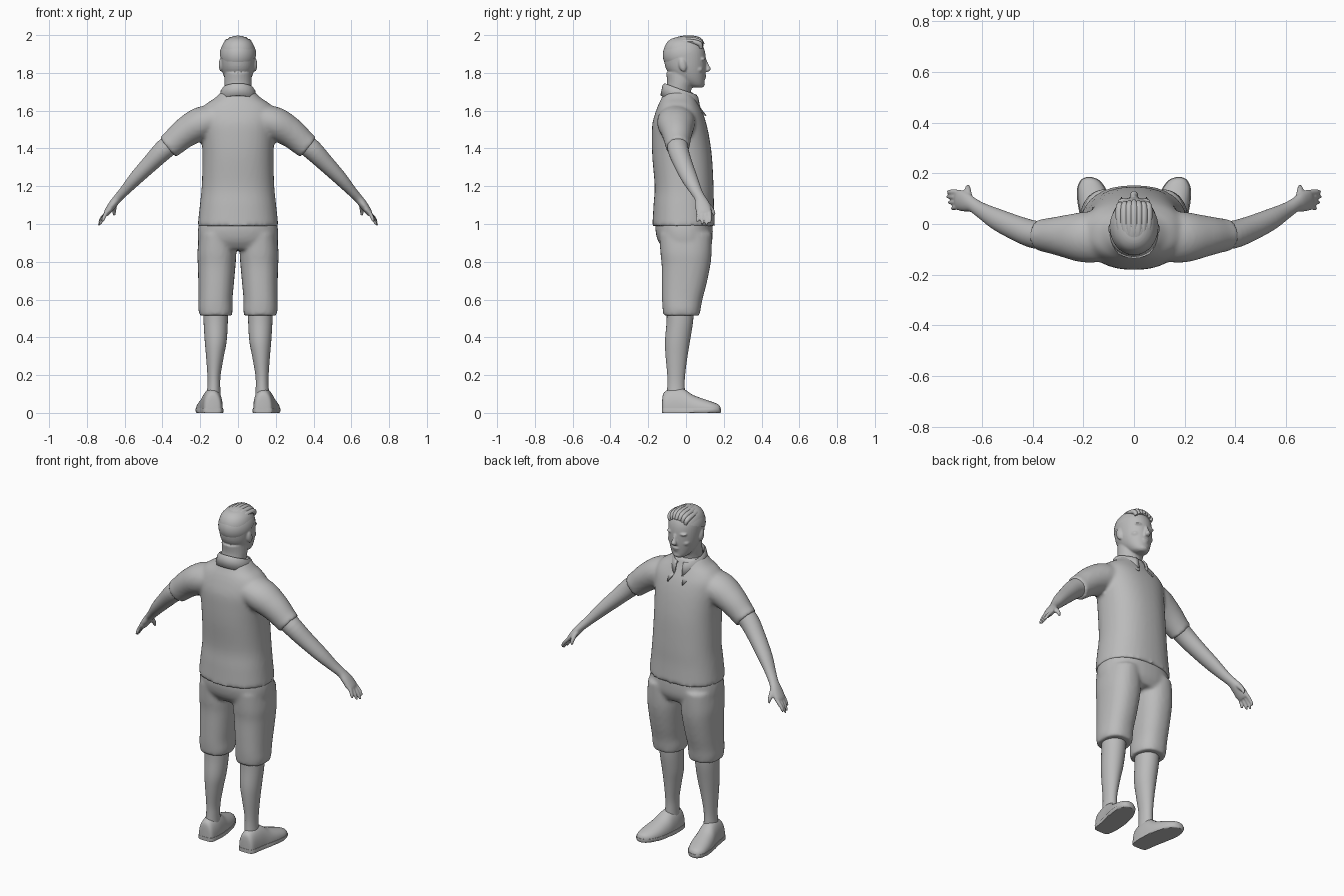
import bpy, bmesh, math
from mathutils import Vector, Matrix

X, Y, Z = Vector((1, 0, 0)), Vector((0, 1, 0)), Vector((0, 0, 1))
grey = bpy.data.materials.new("plain grey")
grey.diffuse_color = (0.5, 0.5, 0.5, 1)


def smooth_rows(rows, k=4):
    """Catmull-Rom interpolation through rows of numbers."""
    out = []
    for i in range(len(rows) - 1):
        a, b, c, d = (rows[max(0, min(len(rows) - 1, i + j))] for j in (-1, 0, 1, 2))
        for t in (s / k for s in range(k)):
            out.append([0.5 * (2 * q + (r - p) * t + (2 * p - 5 * q + 4 * r - s) * t * t
                               + (3 * q - p - 3 * r + s) * t ** 3)
                        for p, q, r, s in zip(a, b, c, d)])
    return out + [list(rows[-1])]


def loft(bm, rows, axis=None, ref=Y, n=28, power=2.0, side=1):
    """Closed tube through rows of (x, y, z, radius_u, radius_v)."""
    rows = smooth_rows(rows)
    mid = [Vector((r[0] * side, r[1], r[2])) for r in rows]
    rings = []
    for i, r in enumerate(rows):
        t = axis or (mid[min(i + 1, len(mid) - 1)] - mid[max(i - 1, 0)]).normalized()
        v = (ref - t * t.dot(ref)).normalized()
        u = v.cross(t)
        ring = []
        for j in range(n):
            a = 2 * math.pi * j / n
            c, s = math.cos(a), math.sin(a)
            pu = math.copysign(abs(c) ** (2 / power), c) * r[3]
            pv = math.copysign(abs(s) ** (2 / power), s) * r[4]
            ring.append(bm.verts.new(mid[i] + u * pu + v * pv))
        rings.append(ring)
    for a, b in zip(rings, rings[1:]):
        for j in range(n):
            bm.faces.new((a[j], a[(j + 1) % n], b[(j + 1) % n], b[j]))
    bm.faces.new(rings[0][::-1])
    bm.faces.new(rings[-1])


def ball(bm, pos, size, tilt=0):
    m = Matrix.Translation(pos) @ Matrix.Rotation(tilt, 4, 'X') @ Matrix.Diagonal((*size, 1))
    return bmesh.ops.create_uvsphere(bm, u_segments=20, v_segments=12, radius=1, matrix=m)["verts"]


def finish(bm, name, voxel=0, blend=0, angle=40):
    bmesh.ops.recalc_face_normals(bm, faces=bm.faces)
    me = bpy.data.meshes.new(name)
    bm.to_mesh(me)
    bm.free()
    me.materials.append(grey)
    ob = bpy.data.objects.new(name, me)
    bpy.context.collection.objects.link(ob)
    if voxel:
        m = ob.modifiers.new("merge", 'REMESH')
        m.mode, m.voxel_size, m.use_smooth_shade = 'VOXEL', voxel, True
        s = ob.modifiers.new("blend", 'SMOOTH')
        s.factor, s.iterations = 0.5, blend
    bpy.context.view_layer.objects.active = ob
    ob.select_set(True)
    bpy.ops.object.shade_smooth_by_angle(angle=math.radians(angle))
    ob.select_set(False)
    return ob


def upright(rows):
    return [(0, cy, z, rx, ry) for z, cy, rx, ry in rows]


# shirt: torso and two sleeves
bm = bmesh.new()
loft(bm, upright([(0.99, -.012, .214, .166), (1.1, -.012, .202, .16), (1.2, -.01, .192, .156),
                  (1.35, -.02, .188, .158), (1.45, -.028, .192, .153), (1.53, -.035, .2, .143),
                  (1.59, -.037, .2, .125), (1.635, -.04, .17, .105), (1.665, -.04, .125, .09),
                  (1.7, -.04, .088, .075)]), axis=Z, n=40, power=2.3)
for s in (1, -1):
    loft(bm, [(.12, -.05, 1.555, .08, .1), (.2, -.052, 1.53, .088, .1), (.28, -.048, 1.483, .079, .082),
              (.34, -.045, 1.432, .07, .068), (.372, -.043, 1.405, .068, .064)], side=s)
finish(bm, "shirt", 0.011, 5)

# collar: folded band, open at the front, with two points
bm = bmesh.new()
rings = []
for rx, ry, zb, zf in ((.074, .068, 1.715, 1.675), (.083, .075, 1.745, 1.685),
                       (.092, .086, 1.735, 1.67), (.104, .098, 1.68, 1.615)):
    ring = []
    for i in range(29):
        a = math.radians(14 + 332 * i / 28)
        f = (1 + math.cos(a)) / 2
        ring.append(bm.verts.new((rx * math.sin(a), -.038 + ry * math.cos(a) + .02 * f * f, zb + (zf - zb) * f)))
    rings.append(ring)
for a, b in zip(rings, rings[1:]):
    for i in range(28):
        bm.faces.new((a[i], a[i + 1], b[i + 1], b[i]))
for i, s in ((0, 1), (28, -1)):
    k = 5 * s
    tip = bm.verts.new((s * .05, .108, 1.575))
    bm.faces.new((rings[3][i], rings[3][i + k // 2 + (s < 0)], tip))
    bm.faces.new((rings[3][i + k // 2 + (s < 0)], rings[3][i + k], tip))
collar = finish(bm, "collar")
collar.modifiers.new("thickness", 'SOLIDIFY').thickness = 0.007

# shorts: hips and two legs
bm = bmesh.new()
loft(bm, upright([(1.03, -.01, .2, .148), (.97, -.01, .212, .152), (.91, -.005, .212, .143),
                  (.865, 0, .195, .115)]), axis=Z, n=40, power=2.3)
for s in (1, -1):
    loft(bm, [(.11, -.002, .95, .095, .14), (.112, 0, .85, .103, .136), (.113, 0, .78, .1, .129),
              (.116, -.01, .68, .094, .118), (.119, -.02, .6, .09, .107), (.119, -.023, .55, .091, .101),
              (.118, -.024, .515, .086, .096)], axis=Z, power=2.3, side=s)
finish(bm, "shorts", 0.011, 4)

for s, side in ((1, "right"), (-1, "left")):
    # lower leg
    bm = bmesh.new()
    loft(bm, [(.118, -.03, .56, .066, .072), (.118, -.033, .48, .064, .07), (.118, -.045, .38, .058, .066),
              (.122, -.05, .3, .047, .058), (.127, -.052, .2, .035, .047), (.128, -.053, .14, .034, .046),
              (.13, -.053, .08, .038, .05)], axis=Z, side=s)
    finish(bm, side + "_leg")

    # shoe upper and flat sole
    rows = [(.133, -.126, .02, .025, .05), (.134, -.115, .02, .045, .09), (.135, -.06, .02, .054, .112),
            (.14, -.01, .02, .058, .105), (.148, .035, .02, .062, .076), (.158, .09, .02, .062, .055),
            (.168, .14, .02, .053, .038), (.174, .172, .018, .034, .026), (.177, .183, .016, .012, .012)]
    for name, grow, top in (("_shoe", 1, 1), ("_sole", 1.06, .022)):
        bm = bmesh.new()
        loft(bm, [(x, y * (1.01 if grow > 1 else 1), z, rx * grow, rz) for x, y, z, rx, rz in rows],
             axis=Y, ref=Z, n=32, power=2.2, side=s)
        for v in bm.verts:
            v.co.z = min(max(v.co.z, 0), top)
        finish(bm, side + name)

    # bare arm, palm and fingers
    bm = bmesh.new()
    loft(bm, [(.32, -.045, 1.45, .055, .056), (.39, -.042, 1.395, .054, .055), (.46, -.018, 1.325, .046, .05),
              (.54, .018, 1.243, .037, .043), (.6, .052, 1.176, .027, .032), (.635, .074, 1.138, .023, .029),
              (.662, .086, 1.105, .022, .038), (.69, .095, 1.066, .018, .041), (.7, .098, 1.05, .012, .036)], side=s)
    for i, (tx, ty, tz) in enumerate(((.735, .128, 1.005), (.738, .108, .992), (.732, .085, .996), (.718, .06, 1.012))):
        y = .126 - .02 * i
        loft(bm, [(.675, y - .006, 1.08, .011, .011), (.7, y, 1.055, .0105, .0105),
                  (.724 - .004 * i, (y + ty) / 2, 1.028, .0095, .0095), (tx, ty, tz, .006, .006)], n=10, side=s)
    loft(bm, [(.645, .09, 1.125, .014, .014), (.655, .122, 1.093, .014, .014),
              (.656, .142, 1.067, .011, .011), (.655, .15, 1.045, .006, .006)], n=10, ref=X, side=s)
    finish(bm, side + "_arm", 0.005, 3)

# head: skull, neck, nose, ears, brows, cheeks, eyes and lips
bm = bmesh.new()
loft(bm, upright([(1.64, -.042, .072, .066), (1.7, -.04, .069, .066), (1.75, -.03, .072, .07),
                  (1.8, -.025, .072, .08)]), axis=Z)
loft(bm, upright([(1.722, .06, .022, .026), (1.735, .045, .046, .05), (1.77, .018, .07, .082),
                  (1.82, 0, .086, .105), (1.88, -.006, .092, .111), (1.925, -.01, .09, .107),
                  (1.96, -.012, .076, .09), (1.982, -.012, .05, .062), (1.99, -.012, .02, .025)]), axis=Z, n=40, power=2.1)
loft(bm, [(0, .098, 1.868, .009, .012), (0, .108, 1.84, .011, .014), (0, .116, 1.82, .016, .016),
          (0, .108, 1.806, .014, .012)], axis=Z, n=16)
ball(bm, (0, .092, 1.785), (.026, .017, .008))
ball(bm, (0, .088, 1.773), (.023, .017, .009))
ball(bm, (0, .078, 1.74), (.03, .022, .018))
for s in (1, -1):
    ball(bm, (s * .09, -.018, 1.842), (.012, .02, .036), 0.2)
    ball(bm, (s * .036, .088, 1.873), (.03, .015, .009))
    ball(bm, (s * .036, .083, 1.849), (.017, .012, .009))
    ball(bm, (s * .043, .066, 1.818), (.028, .025, .02))
finish(bm, "head", 0.005, 3)

# hair: cap with a sloping hairline
bm = bmesh.new()
cap = bmesh.ops.create_uvsphere(bm, u_segments=40, v_segments=28, radius=1,
                                matrix=Matrix.Translation((0, -.01, 1.895)) @ Matrix.Diagonal((.0965, .113, .1, 1)))
bmesh.ops.bisect_plane(bm, geom=bm.verts[:] + bm.edges[:] + bm.faces[:], plane_co=(0, -.01, 1.895),
                       plane_no=(0, -.42, 1), clear_inner=True)
finish(bm, "hair_cap")

# swept locks fanning from the crown to the raised fringe
bm = bmesh.new()
for i in range(-3, 4):
    f = i / 3
    drop = .02 * f * f
    loft(bm, [(f * .03, -.085, 1.958 - drop, .006, .006), (f * .05, -.04, 1.982 - drop, .012, .01),
              (f * .058, .02, 1.987 - drop, .014, .012), (f * .056, .07, 1.975 - drop, .015, .014),
              (f * .052, .092 - .012 * abs(f), 1.95 - drop, .008, .008)], ref=Z, n=10)
finish(bm, "hair_locks")
